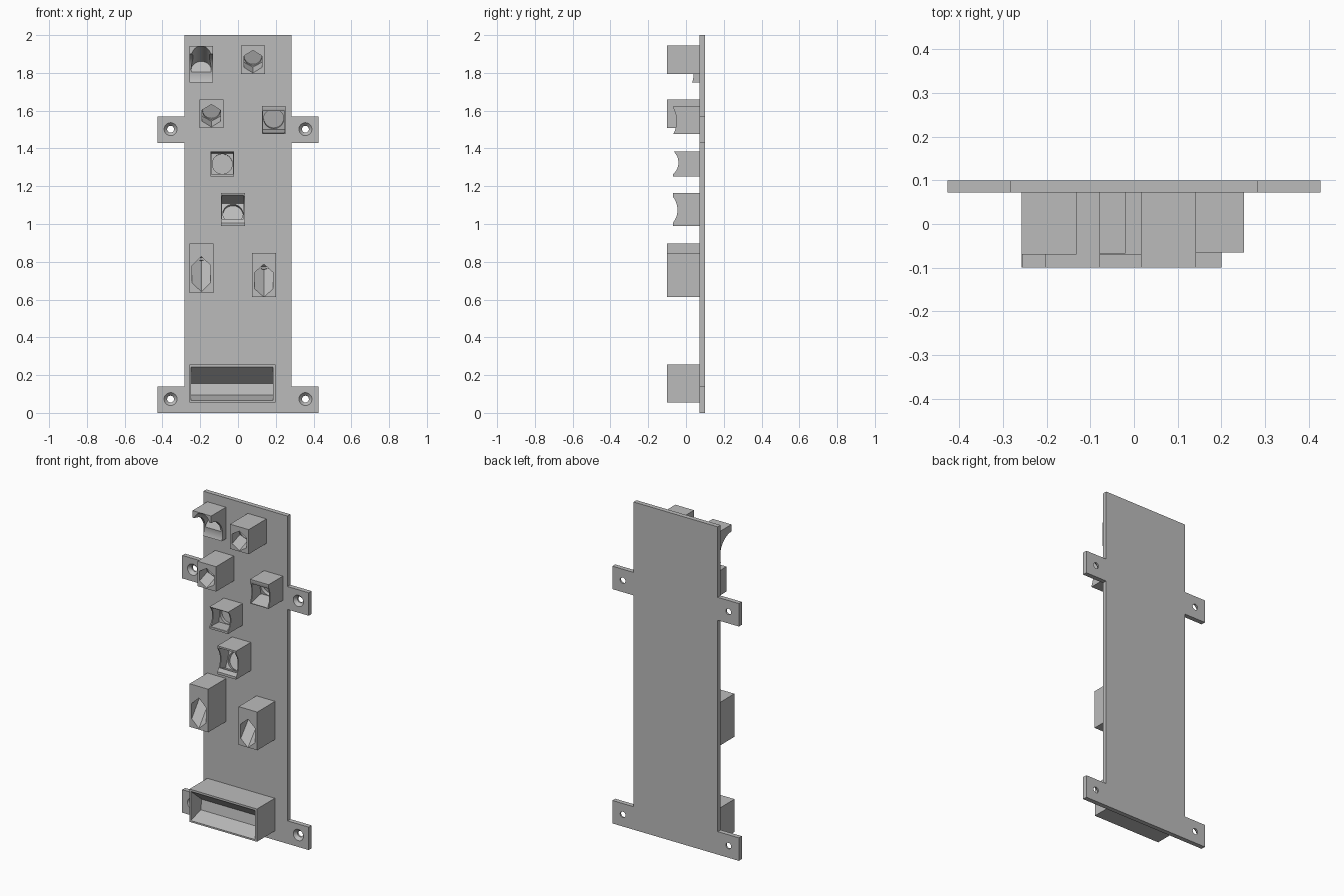
import bpy, bmesh
from math import sin, cos, tan, pi, radians
from mathutils import Vector

cube = bpy.data.objects.get("Cube")
if cube:
    bpy.data.objects.remove(cube, do_unlink=True)

grey = bpy.data.materials.new("plain grey")
grey.use_nodes = True
grey.diffuse_color = (0.5, 0.5, 0.5, 1)
grey.node_tree.nodes["Principled BSDF"].inputs["Base Color"].default_value = (0.5, 0.5, 0.5, 1)

FRONT, BACK = 0.072, 0.1      # faces of the back plate
CIRCLE = 40


def loft(name, ring_a, ring_b):
    """Solid between two matching rings of points."""
    bm = bmesh.new()
    a = [bm.verts.new(p) for p in ring_a]
    b = [bm.verts.new(p) for p in ring_b]
    bm.faces.new(a)
    bm.faces.new(b)
    for i in range(len(a)):
        j = (i + 1) % len(a)
        bm.faces.new((a[i], a[j], b[j], b[i]))
    bmesh.ops.recalc_face_normals(bm, faces=bm.faces)
    mesh = bpy.data.meshes.new(name)
    bm.to_mesh(mesh)
    bm.free()
    mesh.materials.append(grey)
    obj = bpy.data.objects.new(name, mesh)
    bpy.context.collection.objects.link(obj)
    return obj


def box(name, x0, x1, y0, y1, z0, z1):
    ring = [(x0, z0), (x1, z0), (x1, z1), (x0, z1)]
    return loft(name, [(x, y0, z) for x, z in ring], [(x, y1, z) for x, z in ring])


def bore(end, tilt, sides, r0, r1=None, length=0.4):
    """Tapered or straight prism from its deep end out to the front; tilt lowers the mouth."""
    t = radians(tilt)
    out = Vector((0, -cos(t), -sin(t)))
    u, v = Vector((1, 0, 0)), Vector((0, -sin(t), cos(t)))
    start = pi / 4 if sides == 4 else pi / 2

    def ring(c, r):
        angles = [start + 2 * pi * k / sides for k in range(sides)]
        return [c + r * (cos(a) * u + sin(a) * v) for a in angles]
    end = Vector(end)
    return loft("cutter", ring(end, r0), ring(end + out * length, r1 or r0))


def scoop(y, z, r):
    """Sideways cylinder that hollows a block front."""
    ring = [(y + r * cos(2 * pi * k / 64), z + r * sin(2 * pi * k / 64)) for k in range(64)]
    return loft("cutter", [(-1, *p) for p in ring], [(1, *p) for p in ring])


def cut(obj, *cutters):
    for c in cutters:
        mod = obj.modifiers.new("cut", 'BOOLEAN')
        mod.operation, mod.solver, mod.object = 'DIFFERENCE', 'EXACT', c
        bpy.context.view_layer.objects.active = obj
        bpy.ops.object.modifier_apply(modifier=mod.name)
        bpy.data.objects.remove(c, do_unlink=True)


parts = []

# Back plate with four mounting ears
half, ear = 0.284, 0.427
side = [(ear, 0), (ear, 0.14), (half, 0.14), (half, 1.43), (ear, 1.43), (ear, 1.57), (half, 1.57), (half, 2)]
outline = side + [(-x, z) for x, z in reversed(side)]
plate = loft("back_plate", [(x, FRONT, z) for x, z in outline], [(x, BACK, z) for x, z in outline])
for x in (-0.357, 0.357):
    for z in (0.073, 1.502):
        cut(plate, bore((x, 0.2, z), 0, CIRCLE, 0.018),
            bore((x, 0.09, z), 0, CIRCLE, 0.018, 0.038, 0.022))
parts.append(plate)


def block(name, x, front, z0, z1):
    obj = box(name, x - 0.063, x + 0.063, front, FRONT + 0.005, z0, z1)
    parts.append(obj)
    return obj


# Hexagonal sockets with a round bottom
for name, x, z0, z1, disc in (("upper_hex_socket", 0.079, 1.795, 1.945, 1.889),
                              ("lower_hex_socket", -0.141, 1.508, 1.66, 1.603)):
    cut(block(name, x, -0.1, z0, z1),
        bore((x, -0.035, disc - 0.006), 20, 6, 0.056),
        bore((x, -0.02, disc), 20, CIRCLE, 0.046))

# Square sockets with hollowed fronts and a round bottom
squares = (("right_square_socket", 0.189, -0.065, 1.477, 1.625, 1.561, 12, scoop(-0.195, 1.545, 0.145)),
           ("middle_square_socket", -0.083, -0.068, 1.252, 1.385, 1.317, -3, scoop(-0.12, 1.325, 0.08)),
           ("lower_square_socket", -0.027, -0.07, 0.99, 1.163, 1.047, -22, scoop(-0.155, 1.075, 0.11)))
for name, x, front, z0, z1, disc, tilt, hollow in squares:
    mouth = disc - 0.02 * tan(radians(tilt))
    cut(block(name, x, front, z0, z1), hollow,
        bore((x, 0.02, mouth), tilt, 4, 0.08),
        bore((x, 0.04, disc), tilt, CIRCLE, 0.053))

# Hooded round socket at the top
cut(block("hooded_socket", -0.195, -0.07, 1.75, 1.943),
    scoop(-0.07, 1.79, 0.11),
    bore((-0.195, 0.045, 1.815), -30, CIRCLE, 0.053))

# Steep hexagonal bit holders
for name, x, z0, z1, disc, tilt in (("left_bit_holder", -0.194, 0.635, 0.898, 0.848, 53),
                                    ("right_bit_holder", 0.137, 0.614, 0.847, 0.803, 50)):
    cut(block(name, x, -0.1, z0, z1),
        bore((x, -0.022, disc - 0.01), tilt, 6, 0.056),
        bore((x, -0.014, disc), tilt, CIRCLE, 0.048))

# Wide open bin at the bottom
bin_box = box("wide_bin", -0.258, 0.198, -0.1, FRONT + 0.005, 0.055, 0.255)
pocket = [(-0.13, 0.056), (-0.1, 0.065), (-0.005, 0.095), (0.005, 0.155), (-0.1, 0.243), (-0.13, 0.268)]
cut(bin_box, loft("cutter", [(-0.248, *p) for p in pocket], [(0.186, *p) for p in pocket]))
parts.append(bin_box)

# Smooth the round walls, keep the edges sharp
for obj in bpy.context.selected_objects:
    obj.select_set(False)
for obj in parts:
    obj.select_set(True)
bpy.context.view_layer.objects.active = plate
bpy.ops.object.shade_smooth_by_angle(angle=radians(30))
